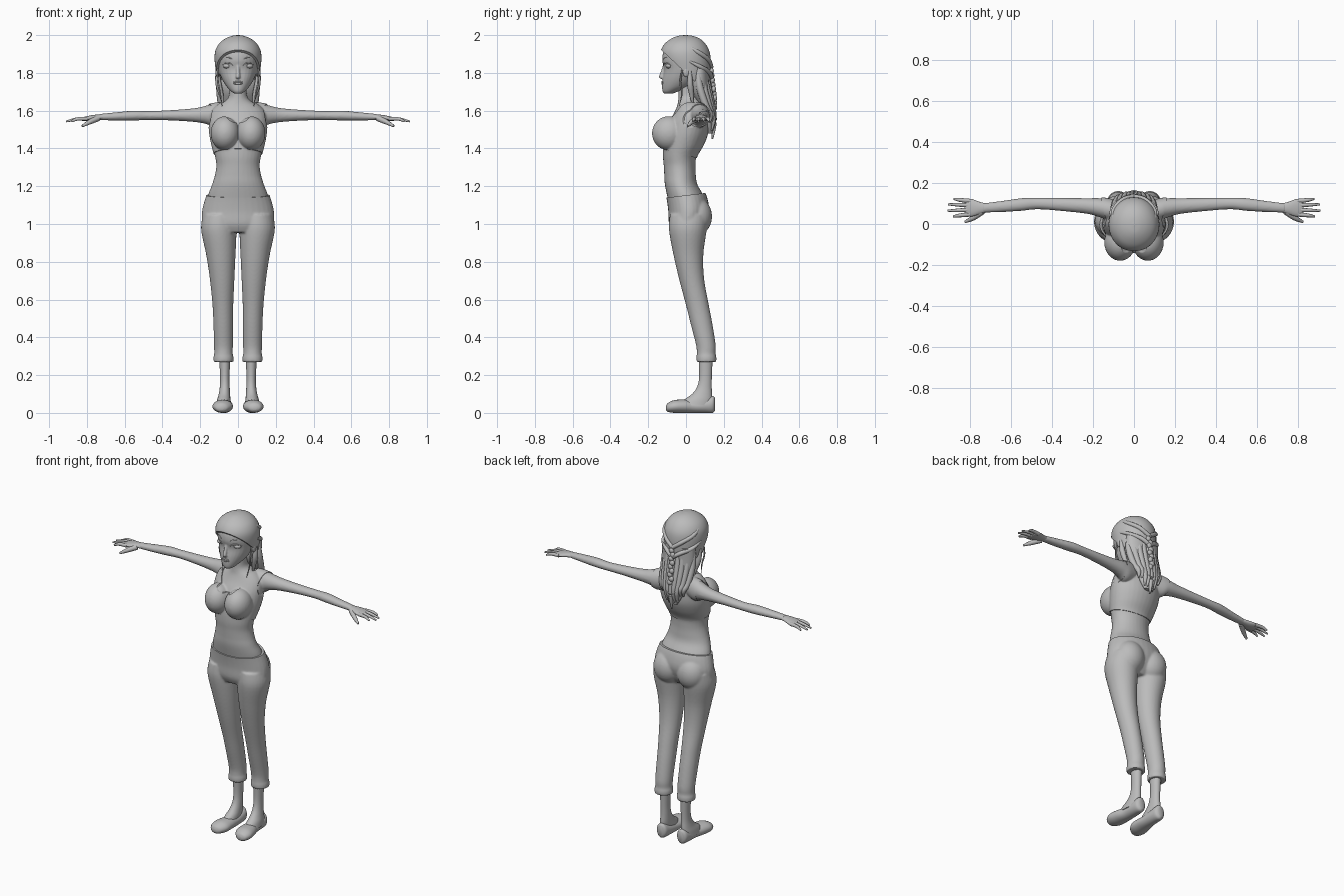
import bpy, bmesh, math
from mathutils import Vector, Matrix

if "Cube" in bpy.data.objects:
    bpy.data.objects.remove(bpy.data.objects["Cube"], do_unlink=True)

grey = bpy.data.materials.new("plain grey")
grey.use_nodes = True
grey.diffuse_color = (0.5, 0.5, 0.5, 1)
grey.node_tree.nodes["Principled BSDF"].inputs["Base Color"].default_value = (0.5, 0.5, 0.5, 1)


# ---------- helpers ----------
def finish(name, bm, angle=50):
    """Turn a bmesh into a smooth shaded object."""
    mesh = bpy.data.meshes.new(name)
    bm.to_mesh(mesh)
    bm.free()
    mesh.materials.append(grey)
    mesh.shade_smooth()
    mesh.set_sharp_from_angle(angle=math.radians(angle))
    ob = bpy.data.objects.new(name, mesh)
    bpy.context.collection.objects.link(ob)
    return ob


def bake(ob, angle=50):
    """Replace an object by its evaluated mesh."""
    name = ob.name
    bpy.context.view_layer.update()
    mesh = bpy.data.meshes.new_from_object(ob.evaluated_get(bpy.context.evaluated_depsgraph_get()))
    bm = bmesh.new()
    bm.from_mesh(mesh)
    bpy.data.objects.remove(ob, do_unlink=True)
    return finish(name, bm, angle)


def spline(rows, steps=5):
    """Smooth a list of sections with a Catmull-Rom spline."""
    rows = [Vector(r) for r in rows]
    out = []
    for i in range(len(rows) - 1):
        a, b, c, d = rows[max(i - 1, 0)], rows[i], rows[i + 1], rows[min(i + 2, len(rows) - 1)]
        for k in range(steps):
            t = k / steps
            out.append(b + (c - a) * (t / 2) + (a * 2 - b * 5 + c * 4 - d) * (t * t / 2)
                       + (b * 3 - a - c * 3 + d) * (t ** 3 / 2))
    return out + [rows[-1]]


def loft(bm, axis, rows, side=1, sides=32):
    """Oval sections (position, centre, half width, low, high) along an axis."""
    rings = []
    for t, mid, half, low, high in spline(rows):
        ring = []
        for k in range(sides):
            ang = math.tau * k / sides
            a = mid + half * math.cos(ang)
            b = (low + high) / 2 + (high - low) / 2 * math.sin(ang)
            x, y, z = {"x": (t, a, b), "y": (a, t, b), "z": (a, b, t)}[axis]
            ring.append(bm.verts.new((x * side, y, z)))
        rings.append(ring)
    faces = [bm.faces.new(rings[0]), bm.faces.new(rings[-1])]
    for r, q in zip(rings, rings[1:]):
        faces += [bm.faces.new((r[k - 1], r[k], q[k], q[k - 1])) for k in range(sides)]
    bmesh.ops.recalc_face_normals(bm, faces=faces)


def ball(bm, centre, radii):
    mat = Matrix.Translation(centre) @ Matrix.Diagonal((*radii, 1))
    bmesh.ops.create_uvsphere(bm, u_segments=28, v_segments=18, radius=1, matrix=mat)


def tube(bm, points, radii, sides=10):
    """Round tapered tube through a few points."""
    rows = spline([(*p, r) for p, r in zip(points, radii)], 6)
    rings = []
    for i, row in enumerate(rows):
        way = (rows[min(i + 1, len(rows) - 1)] - rows[max(i - 1, 0)]).to_3d()
        turn = way.to_track_quat("Z", "Y")
        rings.append([bm.verts.new(row.to_3d() + turn @ Vector(
            (row[3] * math.cos(math.tau * k / sides), row[3] * math.sin(math.tau * k / sides), 0)))
            for k in range(sides)])
    faces = [bm.faces.new(rings[0]), bm.faces.new(rings[-1])]
    for r, q in zip(rings, rings[1:]):
        faces += [bm.faces.new((r[k - 1], r[k], q[k], q[k - 1])) for k in range(sides)]
    bmesh.ops.recalc_face_normals(bm, faces=faces)


def slice_off(bm, point, normal):
    """Cut away everything behind a plane and close the hole."""
    cut = bmesh.ops.bisect_plane(bm, geom=bm.verts[:] + bm.edges[:] + bm.faces[:],
                                 plane_co=point, plane_no=normal, clear_inner=True)
    edges = [g for g in cut["geom_cut"] if isinstance(g, bmesh.types.BMEdge)]
    bmesh.ops.holes_fill(bm, edges=edges, sides=0)


def fuse(ob, voxel=0.006, smooth=5):
    """Merge overlapping volumes into one soft skin."""
    mod = ob.modifiers.new("fuse", "REMESH")
    mod.mode, mod.voxel_size = "VOXEL", voxel
    mod = ob.modifiers.new("soften", "SMOOTH")
    mod.factor, mod.iterations = 0.5, smooth
    return bake(ob)


# ---------- body: torso, neck, bust and arms ----------
bm = bmesh.new()
loft(bm, "z", [(z, 0, w, f, b) for z, w, f, b in (
    (1.06, .15, -.08, .09), (1.14, .16, -.098, .095), (1.21, .137, -.112, .06),
    (1.26, .122, -.115, .052), (1.31, .115, -.118, .05), (1.36, .122, -.122, .056),
    (1.42, .137, -.12, .09), (1.48, .148, -.11, .112), (1.54, .15, -.09, .115),
    (1.59, .14, -.062, .11), (1.625, .11, -.047, .1), (1.65, .07, -.042, .085),
    (1.68, .048, -.04, .065), (1.75, .046, -.04, .05))])
for s in (1, -1):
    ball(bm, (.068 * s, -.09, 1.48), (.072, .085, .086))
    loft(bm, "x", [
        (.08, .065, .045, 1.53, 1.64), (.13, .072, .05, 1.515, 1.637), (.17, .08, .046, 1.53, 1.626),
        (.23, .088, .038, 1.54, 1.613), (.35, .095, .032, 1.548, 1.603), (.47, .1, .028, 1.55, 1.598),
        (.55, .095, .031, 1.548, 1.6), (.65, .085, .027, 1.548, 1.591), (.74, .078, .023, 1.55, 1.582)], s)
body = fuse(finish("body", bm))

# ---------- cropped top: inflated copy of the body, then cut ----------
bm = bmesh.new()
bm.from_mesh(body.data)
bm.normal_update()
for v, n in [(v, v.normal.copy()) for v in bm.verts]:
    v.co += n * .005
slice_off(bm, (0, 0, 1.364), (0, .275, 1))
slice_off(bm, (0, 0, 1.66), (0, 0, -1))
for s in (1, -1):
    slice_off(bm, (.16 * s, 0, 0), (-s, 0, 0))
bmesh.ops.recalc_face_normals(bm, faces=bm.faces[:])
top = finish("cropped_top", bm)
bm = bmesh.new()
loft(bm, "y", [(y, 0, .087, 1.535, 1.745) for y in (-.3, 0, .3)], sides=48)
cutters = [finish("neckline_cutter", bm)]
for s in (1, -1):
    bm = bmesh.new()
    ball(bm, (.192 * s, .045, 1.575), (.06, .105, .09))
    cutters.append(finish("armhole_cutter", bm))
for cutter in cutters:
    cutter.hide_render = True
    mod = top.modifiers.new("cut", "BOOLEAN")
    mod.operation, mod.solver, mod.object = "DIFFERENCE", "EXACT", cutter
bake(top, 40)
for cutter in cutters:
    bpy.data.objects.remove(cutter, do_unlink=True)

# ---------- trousers ----------
bm = bmesh.new()
loft(bm, "z", [(z, 0, w, f, b) for z, w, f, b in (
    (1.2, .15, -.118, .085), (1.14, .172, -.104, .112), (1.07, .19, -.094, .122),
    (1.0, .19, -.09, .1), (.955, .17, -.07, .07))])
for s in (1, -1):
    ball(bm, (.08 * s, .055, 1.04), (.09, .083, .1))
    loft(bm, "z", [
        (1.05, .095, .09, -.085, .12), (.97, .101, .094, -.09, .11), (.84, .091, .078, -.067, .092),
        (.71, .084, .065, -.037, .096), (.57, .08, .055, 0, .121), (.47, .078, .052, .025, .14),
        (.36, .077, .05, .053, .157), (.315, .077, .049, .057, .157), (.295, .077, .053, .055, .161),
        (.27, .077, .053, .055, .161)], s)
trousers = fuse(finish("trousers", bm))
bm = bmesh.new()
bm.from_mesh(trousers.data)
slice_off(bm, (0, 0, 1.152), (0, .12, -1))
bm.to_mesh(trousers.data)
bm.free()
trousers.data.set_sharp_from_angle(angle=math.radians(50))

# ---------- feet, shoes and hands ----------
for s, word in ((1, "left"), (-1, "right")):
    bm = bmesh.new()
    loft(bm, "z", [
        (.31, .07, .031, .065, .142), (.2, .07, .025, .07, .137), (.14, .07, .026, .06, .136),
        (.1, .072, .03, .032, .138), (.07, .075, .035, -.01, .138), (.04, .077, .038, -.04, .135)], s)
    finish(word + "_foot", bm)
    bm = bmesh.new()
    loft(bm, "y", [
        (-.106, .088, .012, .015, .035), (-.095, .087, .035, .005, .053), (-.06, .082, .053, 0, .068),
        (-.01, .077, .05, 0, .07), (.04, .071, .041, 0, .068), (.1, .07, .038, 0, .078),
        (.14, .07, .033, 0, .09), (.153, .07, .018, .012, .08)], s)
    finish(word + "_shoe", bm)

    bm = bmesh.new()
    loft(bm, "x", [
        (.71, .078, .02, 1.552, 1.58), (.75, .078, .029, 1.55, 1.579), (.79, .079, .042, 1.546, 1.573),
        (.82, .08, .041, 1.545, 1.566), (.828, .08, .034, 1.549, 1.562)], s)
    for base, tip, reach in ((.112, .123, .88), (.091, .096, .908), (.069, .065, .91), (.047, .037, .882)):
        tube(bm, [(.8 * s, base, 1.557), (.85 * s, (base + tip) / 2, 1.556), (reach * s, tip, 1.543)],
             (.011, .0095, .005))
    tube(bm, [(.74 * s, .062, 1.56), (.785 * s, .03, 1.54), (.825 * s, .01, 1.518)], (.016, .013, .006))
    finish(word + "_hand", bm)

# ---------- head with nose, lips and ears ----------
bm = bmesh.new()
loft(bm, "z", [(z, 0, w, f, b) for z, w, f, b in (
    (1.69, .018, -.115, -.07), (1.702, .036, -.124, -.04), (1.73, .062, -.127, .03),
    (1.77, .086, -.124, .08), (1.82, .104, -.117, .11), (1.87, .11, -.126, .12),
    (1.92, .105, -.116, .112), (1.96, .08, -.08, .08), (1.98, .04, -.04, .04))])
ball(bm, (0, -.122, 1.779), (.013, .022, .012))
tube(bm, [(0, -.112, 1.845), (0, -.122, 1.81), (0, -.131, 1.782)], (.009, .01, .012))
for s in (1, -1):
    ball(bm, (.108 * s, .002, 1.808), (.012, .02, .032))
head = fuse(finish("head", bm), .004, 4)


def face_y(x):
    return -.0025 - .121 * math.sqrt(1 - (x / .106) ** 2)


bm = bmesh.new()
for z, thick in ((1.752, .005), (1.744, .006)):
    ball(bm, (0, -.124, z), (.024, .007, thick))
finish("lips", bm)
for s, word in ((1, "left"), (-1, "right")):
    bm = bmesh.new()
    ball(bm, (.053 * s, -.087, 1.837), (.027, .021, .015))
    finish(word + "_eye", bm)
    for part, lift, thick in (("eyelid", 1.838, .0035), ("eyebrow", 1.867, .003)):
        bm = bmesh.new()
        xs = (.026, .042, .062, .082)
        tube(bm, [(x * s, face_y(x) - .001, lift + h) for x, h in zip(xs, (0, .012, .014, .003))],
             (.001, thick, thick, .001))
        finish(word + "_" + part, bm)

# ---------- hair: cap, hanging mass, locks and braids ----------
bm = bmesh.new()
loft(bm, "z", [(z, 0, w, f, b) for z, w, f, b in (
    (1.74, .1, -.06, .11), (1.78, .112, -.1, .125), (1.83, .12, -.12, .13), (1.88, .124, -.134, .13),
    (1.92, .119, -.132, .122), (1.955, .1, -.112, .102), (1.98, .07, -.08, .075),
    (1.995, .035, -.045, .04), (2.0, .005, -.007, .003))], sides=48)
slice_off(bm, (0, -.13, 1.92), (0, .14, .15))
finish("hair_cap", bm)

bm = bmesh.new()
loft(bm, "z", [(z, 0, w, f, b) for z, w, f, b in (
    (1.83, .11, .02, .125), (1.75, .108, .015, .125), (1.7, .1, .025, .13), (1.65, .092, .055, .14),
    (1.6, .08, .09, .146), (1.53, .058, .1, .146), (1.48, .03, .115, .14))])
finish("hair_mass", bm)

bm = bmesh.new()
for i in range(-4, 5):
    x, back = i * .022, -6 * (i * .022) ** 2
    end = 1.45 + .022 * abs(i) + .02 * (i % 2)
    tube(bm, [(x * 1.1, .11 + back, 1.81), (x * 1.1, .12 + back, 1.72),
              (x, .14 + back * .7, 1.62), (x * .85, .148 + back * .4, (1.62 + end) / 2),
              (x * .8, .14 + back * .3, end)], (.012, .019, .018, .015, .004))
finish("hair_locks", bm)

bm = bmesh.new()
for s in (1, -1):
    tube(bm, [(.095 * s, -.01, 1.952), (.1 * s, .062, 1.91), (.055 * s, .117, 1.87), (0, .134, 1.83)],
         (.006, .012, .013, .012))
    tube(bm, [(.118 * s, .02, 1.86), (.1 * s, .08, 1.83), (.045 * s, .124, 1.8), (0, .136, 1.77)],
         (.006, .012, .013, .012))
for i in range(9):
    ball(bm, (.005 * (-1) ** i, .135 + .003 * min(i, 6), 1.81 - .024 * i), (.016, .012, .017))
finish("braids", bm)

for s, word in ((1, "left"), (-1, "right")):
    bm = bmesh.new()
    tube(bm, [(.108 * s, -.02, 1.82), (.106 * s, -.03, 1.75), (.094 * s, -.022, 1.69),
              (.084 * s, -.036, 1.625)], (.004, .005, .004, .001))
    tube(bm, [(.11 * s, .02, 1.81), (.103 * s, .022, 1.74), (.088 * s, .03, 1.68),
              (.08 * s, .035, 1.635)], (.01, .016, .012, .004))
    finish(word + "_side_strands", bm)
